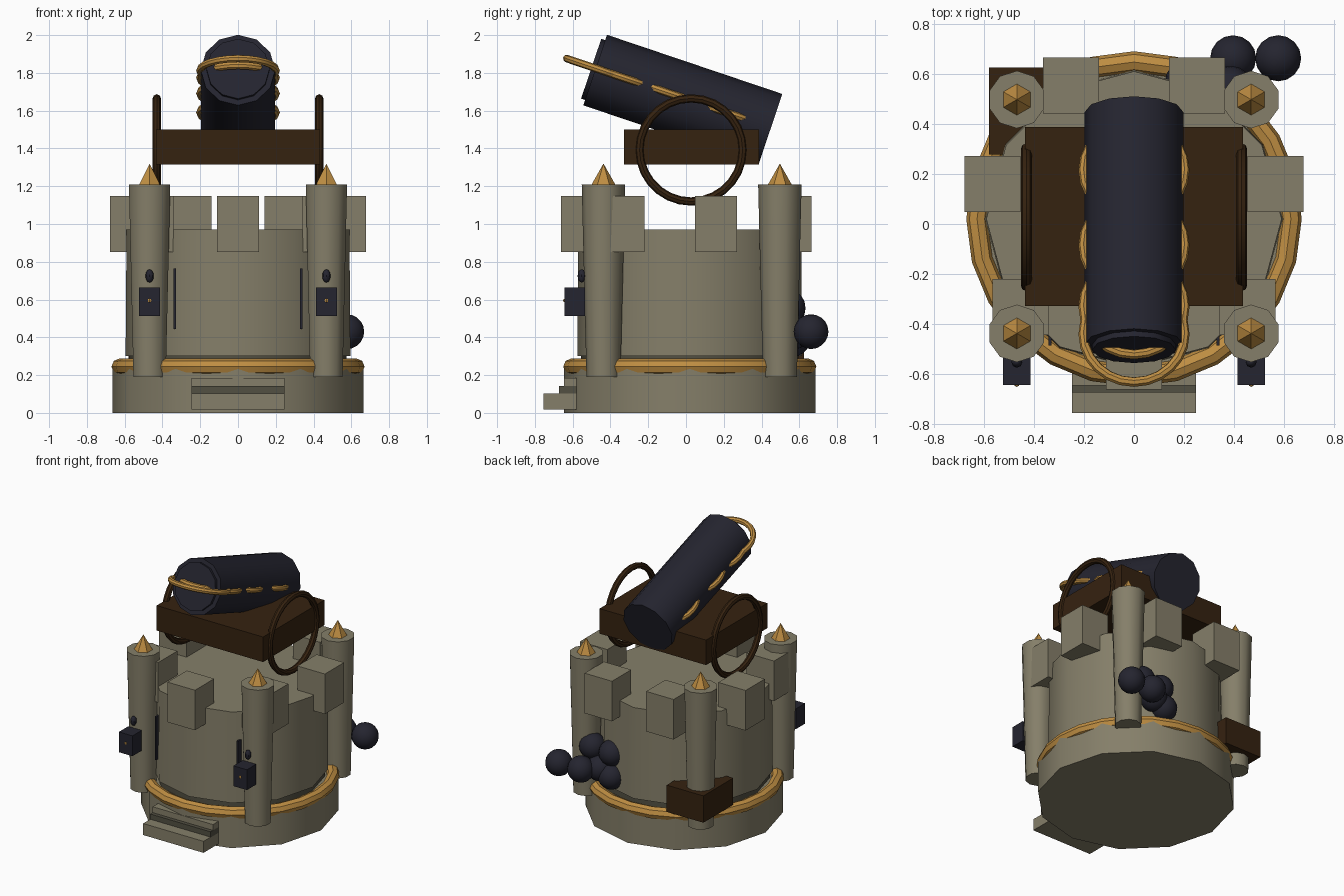
import bpy, math
from math import sin, cos, radians

if "Cube" in bpy.data.objects:
    bpy.data.objects.remove(bpy.data.objects["Cube"])

def mat(name, rgb):
    m = bpy.data.materials.new(name)
    m.diffuse_color = (*rgb, 1)
    m.use_nodes = True
    m.node_tree.nodes["Principled BSDF"].inputs["Base Color"].default_value = m.diffuse_color
    return m

STONE = mat("stone", (0.235, 0.212, 0.142))
DARK_STONE = mat("dark stone", (0.085, 0.08, 0.055))
GOLD = mat("gold", (0.52, 0.27, 0.055))
WOOD = mat("dark wood", (0.036, 0.016, 0.005))
IRON = mat("dark iron", (0.018, 0.018, 0.029))

def finish(name, m, smooth=True):
    o = bpy.context.object
    o.name = name
    o.data.materials.append(m)
    if smooth:
        bpy.ops.object.shade_smooth_by_angle(angle=radians(40))
    return o

def box(name, m, lo, hi):
    bpy.ops.mesh.primitive_cube_add(size=1, location=[(a + b) / 2 for a, b in zip(lo, hi)])
    o = bpy.context.object
    o.scale = [b - a for a, b in zip(lo, hi)]
    bpy.ops.object.transform_apply(location=False, rotation=False, scale=True)
    return finish(name, m, False)

def cyl(name, m, x, y, z0, z1, r0, r1, sides):
    bpy.ops.mesh.primitive_cone_add(vertices=sides, radius1=r0, radius2=r1, depth=z1 - z0,
                                    location=(x, y, (z0 + z1) / 2))
    return finish(name, m)

def ring(name, m, loc, R, r, seg, sides, rot=(0, 0, 0)):
    bpy.ops.mesh.primitive_torus_add(major_radius=R, minor_radius=r, major_segments=seg,
                                     minor_segments=sides, location=loc, rotation=rot)
    return finish(name, m)

def ball(name, m, loc, r, seg=16, rings=10):
    bpy.ops.mesh.primitive_uv_sphere_add(segments=seg, ring_count=rings, radius=r, location=loc)
    return finish(name, m)

CY = 0.02

# tower: plinth, gold band, recessed collar, main body
cyl("plinth", STONE, 0, CY, 0, 0.25, 0.665, 0.665, 12)
ring("gold_band", GOLD, (0, CY, 0.245), 0.627, 0.043, 24, 8)
cyl("collar", DARK_STONE, 0, CY, 0.24, 0.31, 0.575, 0.575, 12)
cyl("tower_body", STONE, 0, CY, 0.30, 0.97, 0.595, 0.59, 12)

# seven battlement blocks, all axis-aligned
for i in range(7):
    a = radians(-90 + i * 360 / 7)
    x, y = 0.58 * cos(a), 0.03 + 0.58 * sin(a)
    box("battlement", STONE, (x - 0.112, y - 0.112, 0.852), (x + 0.112, y + 0.112, 1.148))

# corner turrets with gold spikes
for sx in (-1, 1):
    for y in (-0.437, 0.497):
        cyl("turret", STONE, sx * 0.468, y, 0.19, 1.21, 0.09, 0.115, 10)
        cyl("turret_spike", GOLD, sx * 0.468, y, 1.205, 1.32, 0.065, 0, 6)

    # lantern on each front turret
    x = sx * 0.468
    box("lantern", IRON, (x - 0.055, -0.643, 0.513), (x + 0.055, -0.535, 0.663))
    ball("lantern_flame", GOLD, (x, -0.64, 0.595), 0.011, 6, 4)
    hook = ball("lantern_hook", IRON, (x, -0.552, 0.725), 0.022, 8, 6)
    hook.scale.z = 1.6

    # arrow slits, nearly flush with the wall
    box("arrow_slit", IRON, (sx * 0.335 - 0.006, -0.485, 0.445), (sx * 0.335 + 0.006, -0.44, 0.765))

    # carriage wheels
    ring("wheel", WOOD, (sx * 0.43, 0.027, 1.392), 0.273, 0.022, 28, 8, (0, math.pi / 2, 0))

# front steps
box("lower_step", STONE, (-0.247, -0.755, 0.018), (0.247, -0.56, 0.103))
box("middle_step", DARK_STONE, (-0.247, -0.673, 0.10), (0.247, -0.55, 0.142))
box("upper_step", STONE, (-0.247, -0.645, 0.14), (0.247, -0.54, 0.185))

# wooden crate around the back left turret
box("crate", WOOD, (-0.58, 0.277, 0.28), (-0.28, 0.625, 0.478))

# pile of cannonballs at the back right
for p in ((0.576, 0.662, 0.43), (0.396, 0.662, 0.43), (0.385, 0.54, 0.56),
          (0.225, 0.54, 0.55), (0.215, 0.565, 0.39), (0.305, 0.57, 0.43)):
    ball("cannonball", IRON, p, 0.092)

# carriage bed
box("carriage_bed", WOOD, (-0.435, -0.328, 1.315), (0.435, 0.387, 1.50))

# tilted barrel with a small muzzle lip
TILT = radians(18.65)

def on_axis(y):
    return (0, y, 1.815 - (y + 0.481) * math.tan(TILT))

def barrel_part(name, y0, y1, r):
    bpy.ops.mesh.primitive_cylinder_add(vertices=12, radius=r, depth=(y1 - y0) / cos(TILT),
                                        location=on_axis((y0 + y1) / 2),
                                        rotation=(math.pi / 2 - TILT, 0, 0))
    finish(name, IRON)

barrel_part("barrel", -0.481, 0.447, 0.197)
barrel_part("muzzle_lip", -0.502, -0.44, 0.167)

# chain of gold rings lying along the barrel
for y in (-0.44, -0.33, -0.085, 0.215):
    x0, y0, z0 = on_axis(y)
    ring("chain_ring", GOLD, (x0, y0, z0 + 0.01), 0.202, 0.02, 24, 8, (-TILT, 0, 0))
